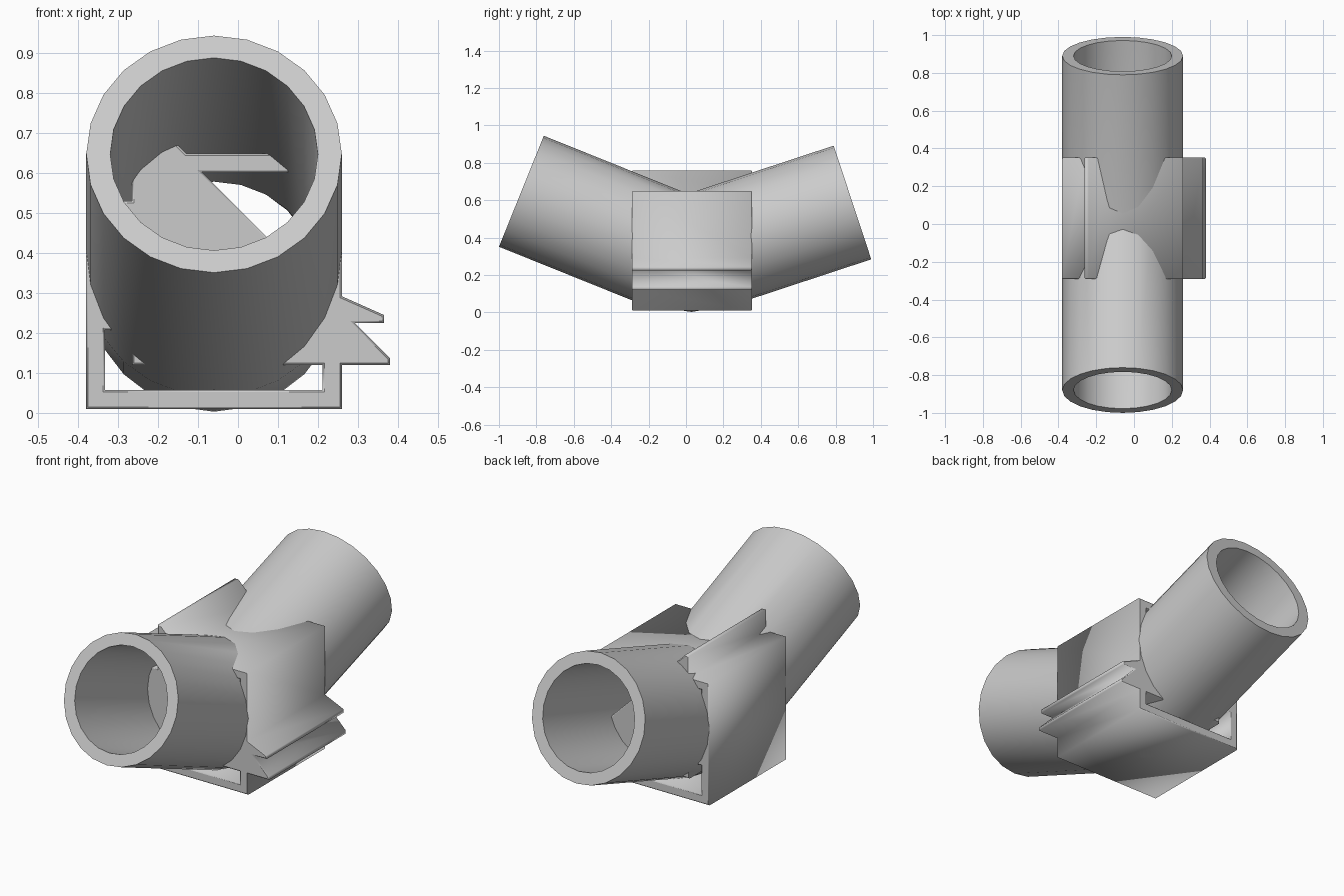
import bpy, bmesh
from math import sin, cos, tau, radians

if "Cube" in bpy.data.objects:
    bpy.data.objects.remove(bpy.data.objects["Cube"])

CX = -0.06        # shared x centre of tube and bracket
SIDES = 24


def bent_tube(name, stations, r_out, r_in):
    """Hollow tube through (y, z, tilt) stations with open annular ends."""
    bm = bmesh.new()

    def rings(radius):
        out = []
        for y, z, tilt in stations:
            t = radians(tilt)
            ring = []
            for i in range(SIDES):
                a = tau * i / SIDES
                h = radius * cos(a)
                ring.append(bm.verts.new((CX + radius * sin(a), y + h * sin(t), z + h * cos(t))))
            out.append(ring)
        return out

    def bridge(a, b):
        for i in range(SIDES):
            j = (i + 1) % SIDES
            bm.faces.new((a[i], a[j], b[j], b[i]))

    outer, inner = rings(r_out), rings(r_in)
    for shell in (outer, inner):
        for a, b in zip(shell, shell[1:]):
            bridge(a, b)
    for k in (0, -1):
        bridge(outer[k], inner[k])
    bmesh.ops.recalc_face_normals(bm, faces=bm.faces)
    mesh = bpy.data.meshes.new(name)
    bm.to_mesh(mesh)
    bm.free()
    ob = bpy.data.objects.new(name, mesh)
    bpy.context.collection.objects.link(ob)
    return ob


def extrusion(name, loops, y0, y1, bevel):
    """Filled x-z profile with holes, extruded along y with eased edges."""
    cu = bpy.data.curves.new(name, 'CURVE')
    cu.dimensions = '2D'
    cu.fill_mode = 'BOTH'
    cu.extrude = (y1 - y0) / 2 - bevel
    cu.bevel_depth = bevel
    cu.bevel_resolution = 0
    cu.offset = -bevel
    for pts in loops:
        sp = cu.splines.new('POLY')
        sp.points.add(len(pts) - 1)
        for p, (x, z) in zip(sp.points, pts):
            p.co = (x, z, 0, 1)
        sp.use_cyclic_u = True
    ob = bpy.data.objects.new(name, cu)
    bpy.context.collection.objects.link(ob)
    ob.location.y = (y0 + y1) / 2
    ob.rotation_euler.x = radians(90)
    bpy.ops.object.select_all(action='DESELECT')
    ob.select_set(True)
    bpy.context.view_layer.objects.active = ob
    bpy.ops.object.convert(target='MESH')
    return bpy.context.object


# Bent tube: two straight arms meeting at a shallow elbow
tube = bent_tube("bent_tube", [(-0.88, 0.648, 22), (-0.11, 0.338, 22), (0.03, 0.323, 0),
                               (0.15, 0.344, -18.3), (0.89, 0.588, -18.3)], 0.32, 0.26)
bpy.ops.object.select_all(action='DESELECT')
tube.select_set(True)
bpy.context.view_layer.objects.active = tube
bpy.ops.object.shade_smooth_by_angle(angle=radians(30))

# Rail bracket: square profile with side barbs, top wedge and inner cavities
outline = [(-.38, .01), (.26, .01), (.26, .12), (.38, .12), (.38, .137), (.293, .225),
           (.366, .225), (.366, .245), (.26, .292), (.26, .65), (-.13, .65),
           (-.24, .76), (-.262, .76), (-.262, .65), (-.38, .65)]
lower_cavity = [(-.333, .057), (.212, .057), (.212, .12), (-.265, .12), (-.265, .207), (-.333, .207)]
upper_cavity = [(-.333, .53), (-.265, .53), (-.265, .603), (-.333, .603)]
corner_cavity = [(-.09, .603), (.212, .603), (.212, .301)]
extrusion("rail_bracket", [outline, lower_cavity, upper_cavity, corner_cavity], -0.29, 0.352, 0.005)
